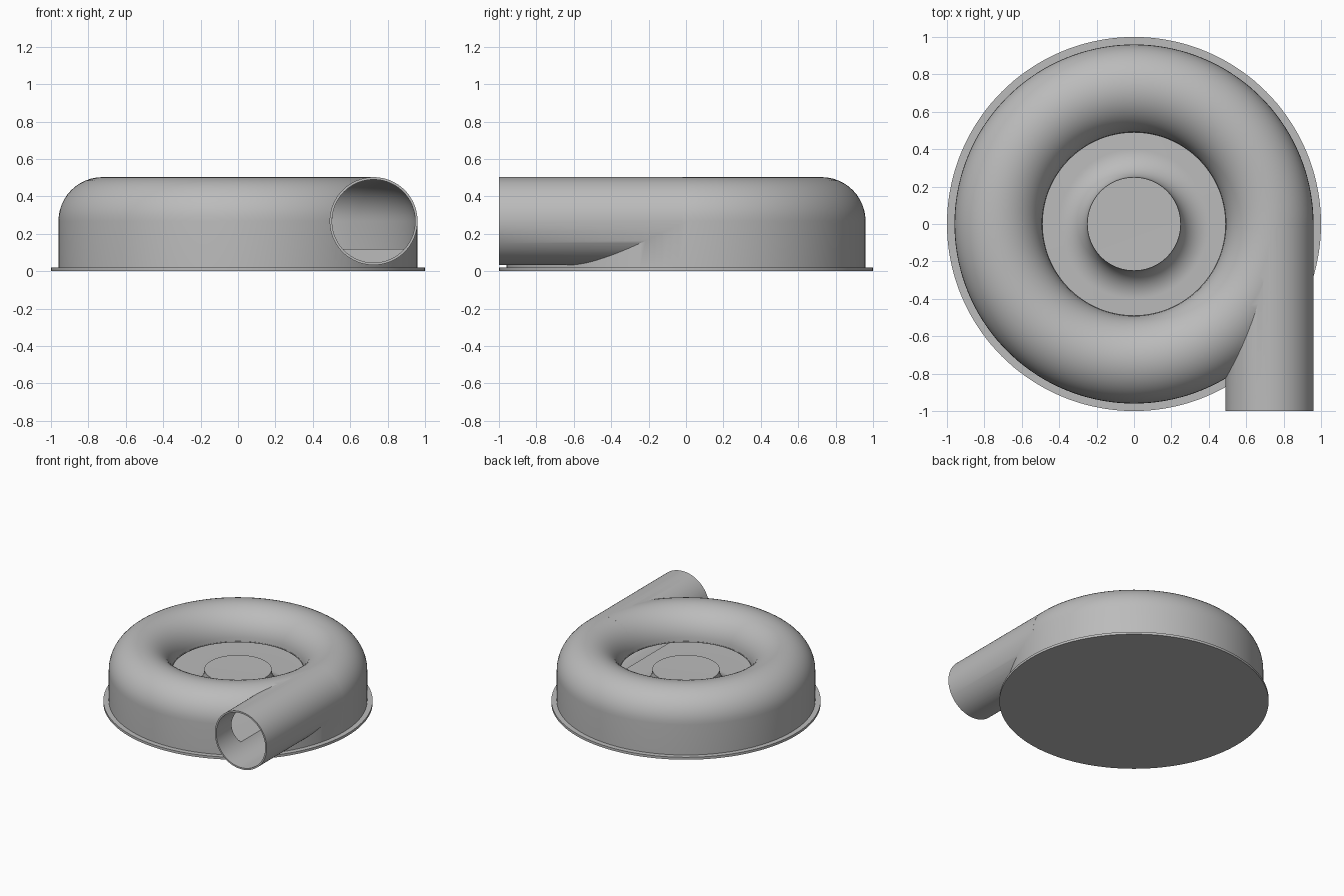
import bpy, bmesh
from math import sin, cos, pi, radians
from mathutils import Matrix, Vector

if "Cube" in bpy.data.objects:
    bpy.data.objects.remove(bpy.data.objects["Cube"], do_unlink=True)

grey = bpy.data.materials.new("plain_grey")
grey.use_nodes = True
grey.diffuse_color = (0.5, 0.5, 0.5, 1)
grey.node_tree.nodes["Principled BSDF"].inputs["Base Color"].default_value = (0.5, 0.5, 0.5, 1)

RING, TUBE, WALL, MID = 0.725, 0.235, 0.013, 0.268
PIPE_START = -0.02


def finish(name, bm):
    bmesh.ops.recalc_face_normals(bm, faces=bm.faces)
    mesh = bpy.data.meshes.new(name)
    bm.to_mesh(mesh)
    bm.free()
    mesh.materials.append(grey)
    obj = bpy.data.objects.new(name, mesh)
    bpy.context.collection.objects.link(obj)
    return obj


def arc(r, z, radius, start, end, steps=24):
    angles = [radians(start + (end - start) * i / steps) for i in range(steps + 1)]
    return [(r + radius * cos(a), z + radius * sin(a)) for a in angles]


def revolve(name, profile, closed, segments=144):
    bm = bmesh.new()
    verts = [bm.verts.new((r, 0, z)) for r, z in profile]
    pairs = list(zip(verts, verts[1:])) + ([(verts[-1], verts[0])] if closed else [])
    edges = [bm.edges.new(p) for p in pairs]
    bmesh.ops.spin(bm, geom=verts + edges, cent=(0, 0, 0), axis=(0, 0, 1),
                   angle=2 * pi, steps=segments)
    bmesh.ops.remove_doubles(bm, verts=bm.verts, dist=1e-5)
    return finish(name, bm)


def pipe(name, radius, y0, y1):
    bm = bmesh.new()
    place = Matrix.Translation((RING, (y0 + y1) / 2, MID)) @ Matrix.Rotation(pi / 2, 4, 'X')
    bmesh.ops.create_cone(bm, cap_ends=True, segments=96, radius1=radius,
                          radius2=radius, depth=abs(y1 - y0), matrix=place)
    return finish(name, bm)


def combine(target, other, operation):
    mod = target.modifiers.new(operation.lower(), 'BOOLEAN')
    mod.operation, mod.object, mod.solver = operation, other, 'EXACT'
    bpy.context.view_layer.objects.active = target
    bpy.ops.object.modifier_apply(modifier=mod.name)
    bpy.data.objects.remove(other, do_unlink=True)


# Round mounting plate
base = revolve("base_plate", [(0, 0), (1, 0), (1, 0.02), (0, 0.02)], False)

# Scroll housing, solid, with a rounded ring on top and the hub in the middle
outside = [(0, 0.01), (0.96, 0.01)] + arc(RING, MID, TUBE, 0, 178) + [(0, 0.275)]
housing = revolve("scroll_housing", outside, False)

# Tangential outlet pipe
combine(housing, pipe("outlet_pipe", TUBE, PIPE_START, -1.0), 'UNION')

# Hollow chamber: flared hub, flat floor, rounded roof and open inlet
inside = ([(0.25, 0.3)] + arc(0.40, 0.27, 0.15, 180, 270, 16) + [(0.947, 0.12)]
          + arc(RING, MID, TUBE - WALL, 0, 180) + [(0.488, MID), (0.488, 0.3)])
combine(housing, revolve("chamber_cutter", inside, True), 'DIFFERENCE')
combine(housing, pipe("bore_cutter", TUBE - WALL, PIPE_START, -1.1), 'DIFFERENCE')

# Smooth round surfaces with crisp rims
for obj in (base, housing):
    bpy.ops.object.select_all(action='DESELECT')
    obj.select_set(True)
    bpy.context.view_layer.objects.active = obj
    bpy.ops.object.shade_smooth_by_angle(angle=radians(30))
